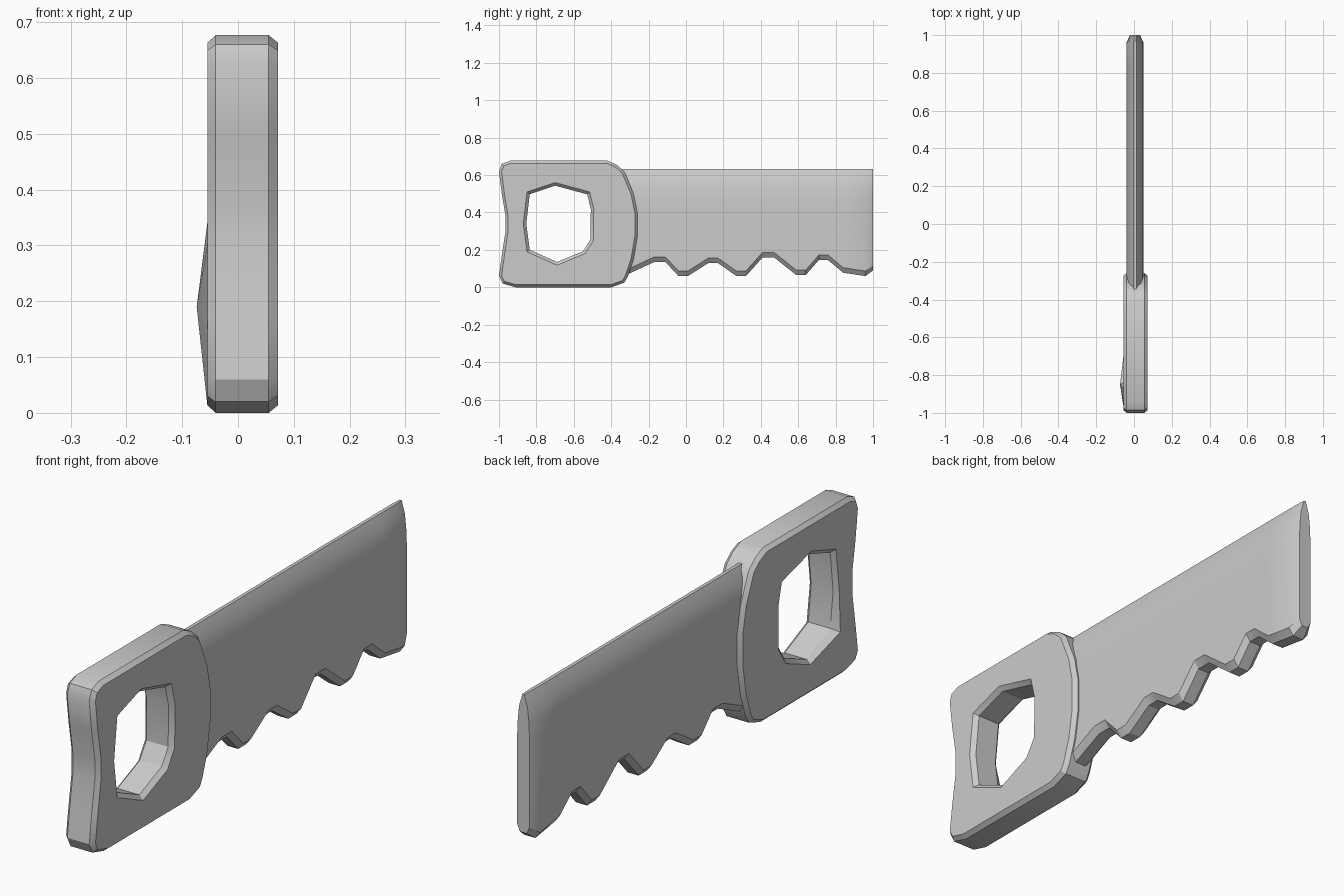
import bpy, bmesh, math
from mathutils import Vector

if "Cube" in bpy.data.objects:
    bpy.data.objects.remove(bpy.data.objects["Cube"])


def finish(bm, name):
    bmesh.ops.recalc_face_normals(bm, faces=bm.faces)
    mesh = bpy.data.meshes.new(name)
    bm.to_mesh(mesh)
    bm.free()
    obj = bpy.data.objects.new(name, mesh)
    bpy.context.collection.objects.link(obj)
    bpy.ops.object.select_all(action='DESELECT')
    obj.select_set(True)
    bpy.context.view_layer.objects.active = obj
    bpy.ops.object.shade_smooth_by_angle(angle=math.radians(28))
    return obj


def inset(pts, d):
    # shift a clockwise (y, z) outline inwards by d
    out = []
    n = len(pts)
    for i in range(n):
        p = Vector(pts[i])
        a = (p - Vector(pts[i - 1])).normalized()
        b = (Vector(pts[(i + 1) % n]) - p).normalized()
        na, nb = Vector((a.y, -a.x)), Vector((b.y, -b.x))
        out.append(p + (na + nb) * d / (1 + na.dot(nb)))
    return out


def wall(bm, pts, stations):
    # rings of one outline at several (x, inset) stations, joined by quads
    rings = [[bm.verts.new((x, p[0], p[1])) for p in inset(pts, d)] for x, d in stations]
    for r, s in zip(rings, rings[1:]):
        for i in range(len(pts)):
            bm.faces.new((r[i - 1], r[i], s[i], s[i - 1]))
    return rings[0], rings[-1]


# Handle: chamfered plate with a chamfered finger hole
OUTER = [(-1.0, .62), (-.985, .66), (-.94, .677), (-.42, .677), (-.37, .655), (-.33, .62),
         (-.28, .5), (-.26, .4), (-.26, .27), (-.28, .15), (-.31, .06), (-.33, .025),
         (-.40, 0), (-.91, 0), (-.98, .02), (-1.0, .06), (-.985, .17),
         (-.965, .3), (-.965, .38), (-.985, .5)]
HOLE = [(-.85, .51), (-.70, .56), (-.515, .51), (-.493, .42), (-.495, .25),
        (-.54, .18), (-.69, .118), (-.85, .19), (-.87, .34)]
XS = (-.055, -.04, .055, .072)

bm = bmesh.new()
outer = wall(bm, OUTER, list(zip(XS, (.014, 0, 0, .014))))
hole = wall(bm, HOLE, list(zip(XS, (0, .016, .016, 0))))
for side in (0, 1):
    edges = []
    for ring in (outer[side], hole[side]):
        edges += [bm.edges.get((ring[i - 1], ring[i])) for i in range(len(ring))]
    bmesh.ops.triangle_fill(bm, use_beauty=True, edges=edges, normal=(1, 0, 0))
# raised burr on the hole rim
hole[0][7].co.x = -.074
finish(bm, "handle")

# Blade: wedge-topped section lofted along the tooth profile (y, z)
TEETH = [(-.40, .06), (-.30, .075), (-.17, .135), (-.11, .135), (-.04, .06), (.01, .06),
         (.12, .13), (.17, .13), (.27, .06), (.32, .06), (.41, .16), (.47, .16),
         (.59, .065), (.64, .065), (.71, .145), (.76, .145), (.84, .078),
         (.96, .06), (1.0, .09)]
MID = .005

bm = bmesh.new()
columns = []
for y, z in TEETH:
    k = .6 if y == 1.0 else 1.0
    half = [(.024, z), (.045, z + .027), (.045, .46), (.040, .53), (.030, .585), (.007, .632)]
    loop = [(MID + w * k, h) for w, h in half] + [(MID - w * k, h) for w, h in reversed(half)]
    columns.append([bm.verts.new((x, y, h)) for x, h in loop])
for a, b in zip(columns, columns[1:]):
    for i in range(len(a)):
        bm.faces.new((a[i - 1], a[i], b[i], b[i - 1]))
bm.faces.new(columns[0])
bm.faces.new(columns[-1])
finish(bm, "blade")
